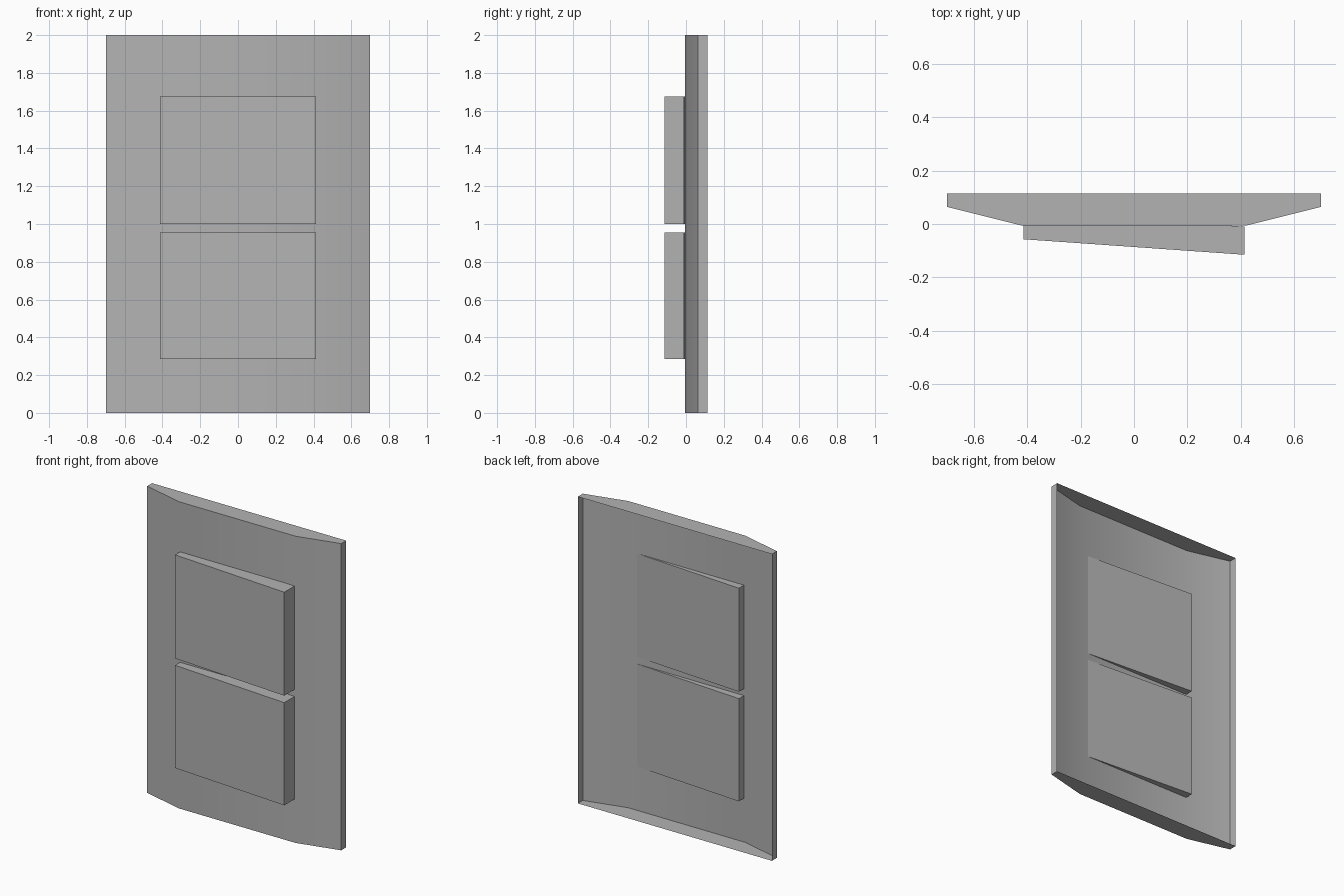
import bpy
import bmesh

cube = bpy.data.objects.get("Cube")
if cube:
    bpy.data.objects.remove(cube, do_unlink=True)

HEIGHT = 2.0

grey = bpy.data.materials.new("plain grey")
grey.use_nodes = True
colour = (0.45, 0.45, 0.45, 1)
grey.diffuse_color = colour
grey.node_tree.nodes["Principled BSDF"].inputs["Base Color"].default_value = colour


def extrude_outline(name, outline, bottom, top, open_back=False):
    """Raise an xy outline from bottom to top; open_back drops the rear wall."""
    bm = bmesh.new()
    base = bm.faces.new([bm.verts.new((x, y, bottom)) for x, y in outline])
    moved = bmesh.ops.extrude_face_region(bm, geom=[base], use_keep_orig=True)
    new_verts = [v for v in moved["geom"] if isinstance(v, bmesh.types.BMVert)]
    bmesh.ops.translate(bm, verts=new_verts, vec=(0, 0, top - bottom))
    bmesh.ops.recalc_face_normals(bm, faces=bm.faces)
    if open_back:
        rear = [f for f in bm.faces if f.normal.y > 0.9]
        bmesh.ops.delete(bm, geom=rear, context="FACES")
    mesh = bpy.data.meshes.new(name)
    bm.to_mesh(mesh)
    bm.free()
    mesh.materials.append(grey)
    obj = bpy.data.objects.new(name, mesh)
    bpy.context.collection.objects.link(obj)
    return obj


# Wall plate: hollow shell with sloping sides and an open back
half = [(0.42, -0.006), (0.7, 0.064), (0.7, 0.115)]
outline = half + [(-x, y) for x, y in reversed(half)]
plate = extrude_outline("wall_plate", outline, 0, HEIGHT, open_back=True)
bpy.ops.object.select_all(action="DESELECT")
plate.select_set(True)
bpy.context.view_layer.objects.active = plate
bpy.ops.object.shade_smooth_by_angle()

# Rockers: two tilted blocks passing through the plate
rocker = [(-0.414, -0.057), (0.414, -0.115), (0.414, -0.01), (-0.414, 0.047)]
for name, bottom, top in (("lower_rocker", 0.285, 0.955),
                          ("upper_rocker", 1.0, 1.675)):
    extrude_outline(name, rocker, bottom, top)
